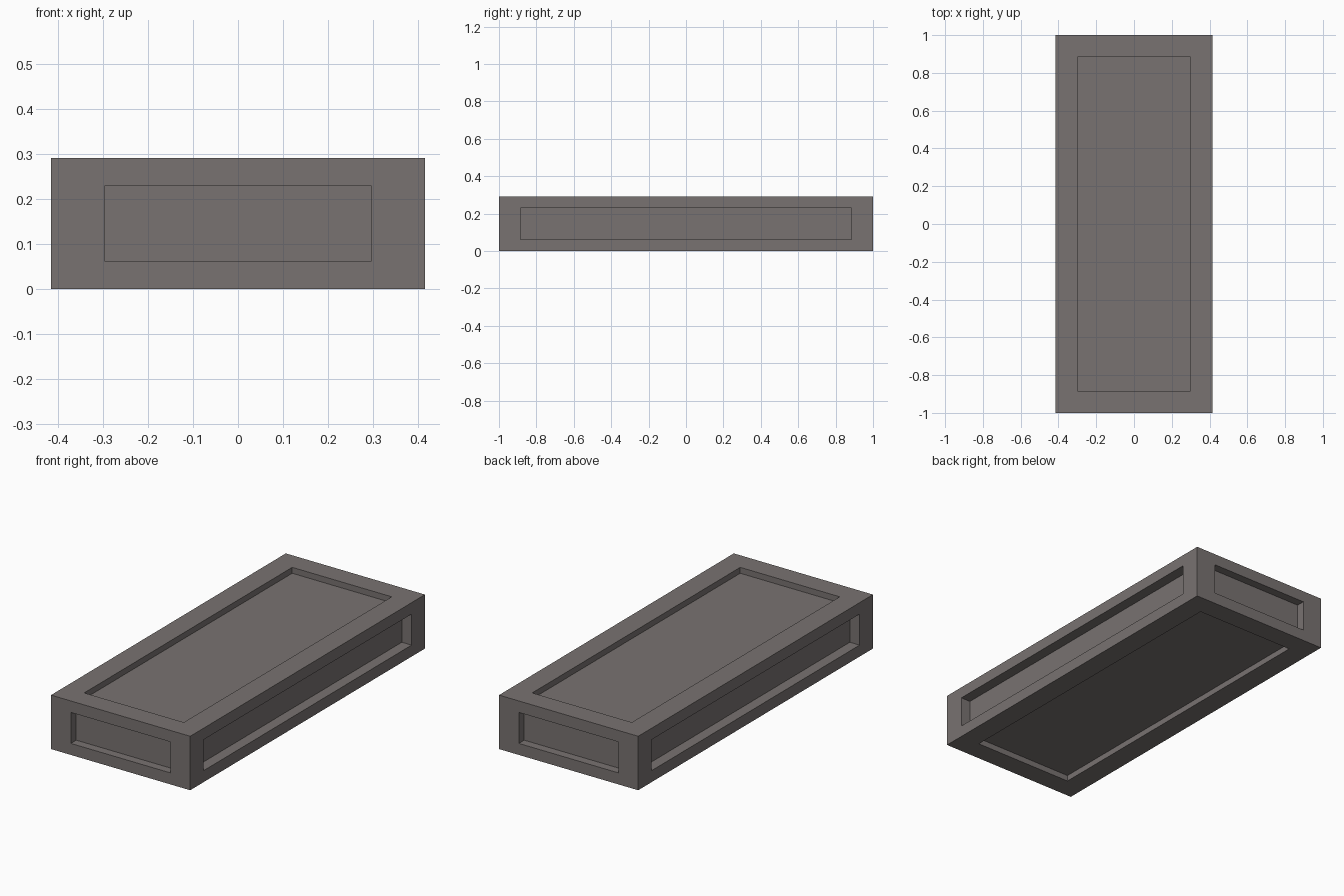
import bpy, bmesh
from mathutils import Vector

if "Cube" in bpy.data.objects:
    bpy.data.objects.remove(bpy.data.objects["Cube"])

HALF = Vector((0.415, 1.0, 0.1455))      # outer half sizes
WINDOW = Vector((0.297, 0.886, 0.0835))  # half sizes of the recessed panels
DEPTH = Vector((0.058, 0.046, 0.032))    # recess depth along each axis

# Outer slab
bm = bmesh.new()
bmesh.ops.create_cube(bm, size=2.0)
bmesh.ops.scale(bm, vec=HALF, verts=bm.verts)
bm.normal_update()


def recess_panel(face):
    """Inset a face to the window size and push it straight inwards."""
    normal = face.normal.copy()
    axis = max(range(3), key=lambda i: abs(normal[i]))
    bmesh.ops.inset_individual(bm, faces=[face], thickness=0.02)
    for v in face.verts:
        for i in range(3):
            if i != axis:
                v.co[i] = WINDOW[i] if v.co[i] > 0 else -WINDOW[i]
    panel = bmesh.ops.extrude_discrete_faces(bm, faces=[face])["faces"][0]
    bmesh.ops.translate(bm, vec=-normal * DEPTH[axis], verts=panel.verts)


# Recessed panel on all six sides
for f in list(bm.faces):
    recess_panel(f)

bmesh.ops.translate(bm, vec=(0, 0, HALF.z), verts=bm.verts)
bmesh.ops.recalc_face_normals(bm, faces=bm.faces)

mesh = bpy.data.meshes.new("panelled_slab")
bm.to_mesh(mesh)
bm.free()
slab = bpy.data.objects.new("panelled_slab", mesh)
bpy.context.collection.objects.link(slab)

# Warm grey stone
stone = bpy.data.materials.new("stone")
stone.diffuse_color = (0.19, 0.17, 0.165, 1)
stone.use_nodes = True
stone.node_tree.nodes["Principled BSDF"].inputs["Base Color"].default_value = stone.diffuse_color
mesh.materials.append(stone)
